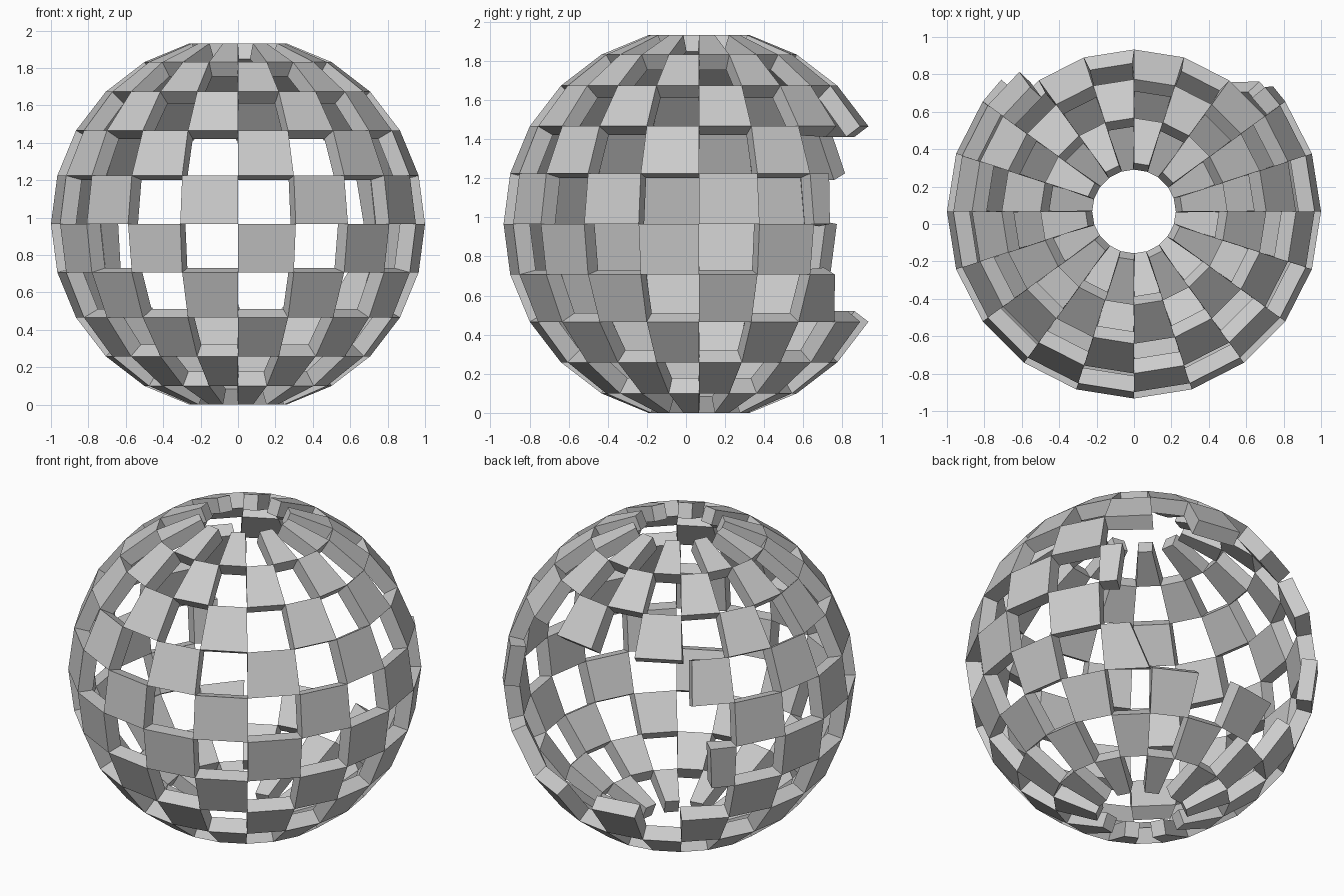
import bpy
import bmesh
from math import sin, cos, radians

old = bpy.data.objects.get("Cube")
if old:
    bpy.data.objects.remove(old, do_unlink=True)

LON_STEP, LAT_STEP = 18, 15
CENTRE_Y, CENTRE_Z = 0.067, 0.966
THICKNESS = 0.09

grey = bpy.data.materials.new("light_grey")
grey.use_nodes = True
colour = (0.6, 0.6, 0.6, 1)
grey.diffuse_color = colour
grey.node_tree.nodes["Principled BSDF"].inputs["Base Color"].default_value = colour

bm = bmesh.new()
corners = {}


def corner(lon, lat):
    """Shared vertex on the unit sphere, so diagonal panels touch at corners."""
    key = (lon % 360, lat)
    if key not in corners:
        a, b = radians(lon), radians(lat)
        corners[key] = bm.verts.new((cos(b) * cos(a), cos(b) * sin(a), sin(b)))
    return corners[key]


# Panels beside the rear opening: (row, column) -> trimmed edge (lower, upper)
trimmed = {
    (0, 2): (42, 43.5),
    (-2, 2): (53, 46),
    (1, 7): (129.4, 129.8),
    (-1, 7): (136, 135.2),
}

# Chequered shell of panels, open at both poles and at the middle of the rear
for row in range(-5, 5):
    for col in range(20):
        if (row + col) % 2:
            continue
        if -2 <= row <= 1 and 3 <= col <= 6:
            continue
        left = [col * LON_STEP] * 2
        right = [(col + 1) * LON_STEP] * 2
        if (row, col) in trimmed:
            if col < 5:
                right = trimmed[row, col]
            else:
                left = trimmed[row, col]
        low, high = row * LAT_STEP, (row + 1) * LAT_STEP
        bm.faces.new((corner(left[0], low), corner(right[0], low),
                      corner(right[1], high), corner(left[1], high)))

mesh = bpy.data.meshes.new("chequered_sphere_shell")
bm.to_mesh(mesh)
bm.free()
mesh.materials.append(grey)
shell = bpy.data.objects.new("chequered_sphere_shell", mesh)
shell.location = (0, CENTRE_Y, CENTRE_Z)
bpy.context.collection.objects.link(shell)

# Panel thickness, grown inwards
solid = shell.modifiers.new("thickness", 'SOLIDIFY')
solid.thickness = THICKNESS
solid.offset = -1
